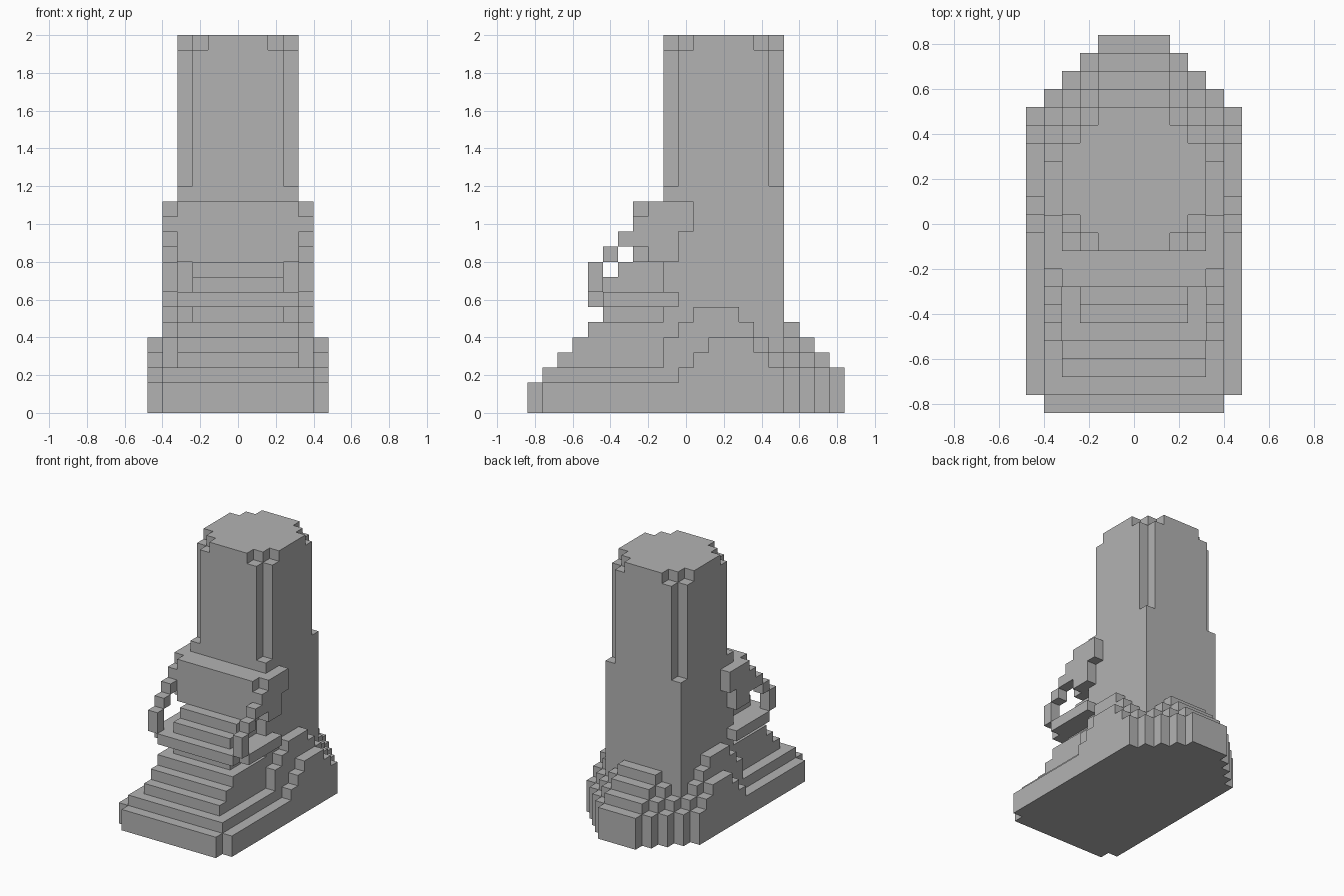
import bpy, bmesh
from mathutils import Vector

cube = bpy.data.objects.get("Cube")
if cube:
    bpy.data.objects.remove(cube, do_unlink=True)

U = 0.08            # block size
DEPTH = 21          # blocks from front to back

grey = bpy.data.materials.new("stone_grey")
grey.use_nodes = True
colour = (0.45, 0.45, 0.45, 1)
grey.diffuse_color = colour
grey.node_tree.nodes["Principled BSDF"].inputs["Base Color"].default_value = colour


def box(x0, x1, y0, y1, z0, z1):
    """All blocks in a range; y counts from the front, z from the ground."""
    return {(x, y, z) for x in range(x0, x1)
            for y in range(y0, y1) for z in range(z0, z1)}


def slab(half, y0, y1, z0, z1):
    """Blocks centred on x = 0."""
    return box(-half, half, y0, y1, z0, z1)


def sides(y0, y1, z0, z1):
    """A mirrored pair, one block thick, beside the body."""
    return box(4, 5, y0, y1, z0, z1) | box(-5, -4, y0, y1, z0, z1)


# Tower: square shaft, grooved corners, chamfered cap
tower = slab(4, 9, 17, 0, 15)
tower |= slab(4, 10, 16, 15, 24) | slab(3, 9, 17, 15, 24)
for half in (2, 3, 4):
    tower |= slab(half, 7 + half, 19 - half, 24, 25)

# Base: front edge of each layer for the core, inner wall and outer wall;
# the back steps in by one block per layer and per block of width
base = set()
layers = [(0, 0, 1), (0, 0, 1), (1, 1, 10), (2, 9, 11),
          (3, 9, 12), (4, 10, None), (None, 11, None)]
for z, (core, inner, outer) in enumerate(layers):
    for half in range(2, 7):
        front = outer if half == 6 else inner if half == 5 else core
        if front is not None:
            base |= slab(half, front, 23 - half - max(0, z - 2), z, z + 1)

# Ledge: narrow neck, wide tray and two small steps
ledge = slab(3, 5, 9, 6, 7) | slab(4, 4, 9, 7, 8) | slab(5, 5, 10, 7, 8)
ledge |= slab(3, 5, 9, 8, 9) | slab(3, 6, 9, 9, 10)

# Chest block in front of the tower
chest = slab(4, 7, 9, 10, 14)

# Shoulders and the stepped arms reaching down to the tray
shoulders = sides(8, 11, 13, 14) | sides(7, 11, 12, 13)
shoulders |= sides(7, 10, 11, 12) | sides(8, 10, 10, 11)
arms = sides(6, 7, 11, 12) | sides(5, 6, 10, 11) | sides(4, 5, 8, 10)

parts = {"tower": tower, "base": base - tower, "ledge": ledge - tower,
         "chest": chest, "shoulders": shoulders, "arms": arms}
solid = set().union(*parts.values())


def build(name, cells):
    """Skin the blocks, keeping only outer faces, and merge flat areas."""
    bm = bmesh.new()
    verts = {}

    def corner(p):
        key = tuple(p)
        if key not in verts:
            verts[key] = bm.verts.new((p[0] * U, (p[1] - DEPTH / 2) * U, p[2] * U))
        return verts[key]

    for cell in sorted(cells):
        for axis in range(3):
            for side in (0, 1):
                near = list(cell)
                near[axis] += 2 * side - 1
                if tuple(near) in solid:
                    continue
                a, b = (axis + 1) % 3, (axis + 2) % 3
                ring = []
                for da, db in ((0, 0), (1, 0), (1, 1), (0, 1)):
                    p = list(cell)
                    p[axis] += side
                    p[a] += da
                    p[b] += db
                    ring.append(corner(p))
                bm.faces.new(ring if side else ring[::-1])
    bmesh.ops.dissolve_limit(bm, angle_limit=0.01, verts=bm.verts[:], edges=bm.edges[:])
    mesh = bpy.data.meshes.new(name)
    bm.to_mesh(mesh)
    bm.free()
    mesh.materials.append(grey)
    bpy.context.collection.objects.link(bpy.data.objects.new(name, mesh))


for name, cells in parts.items():
    build(name, cells)
